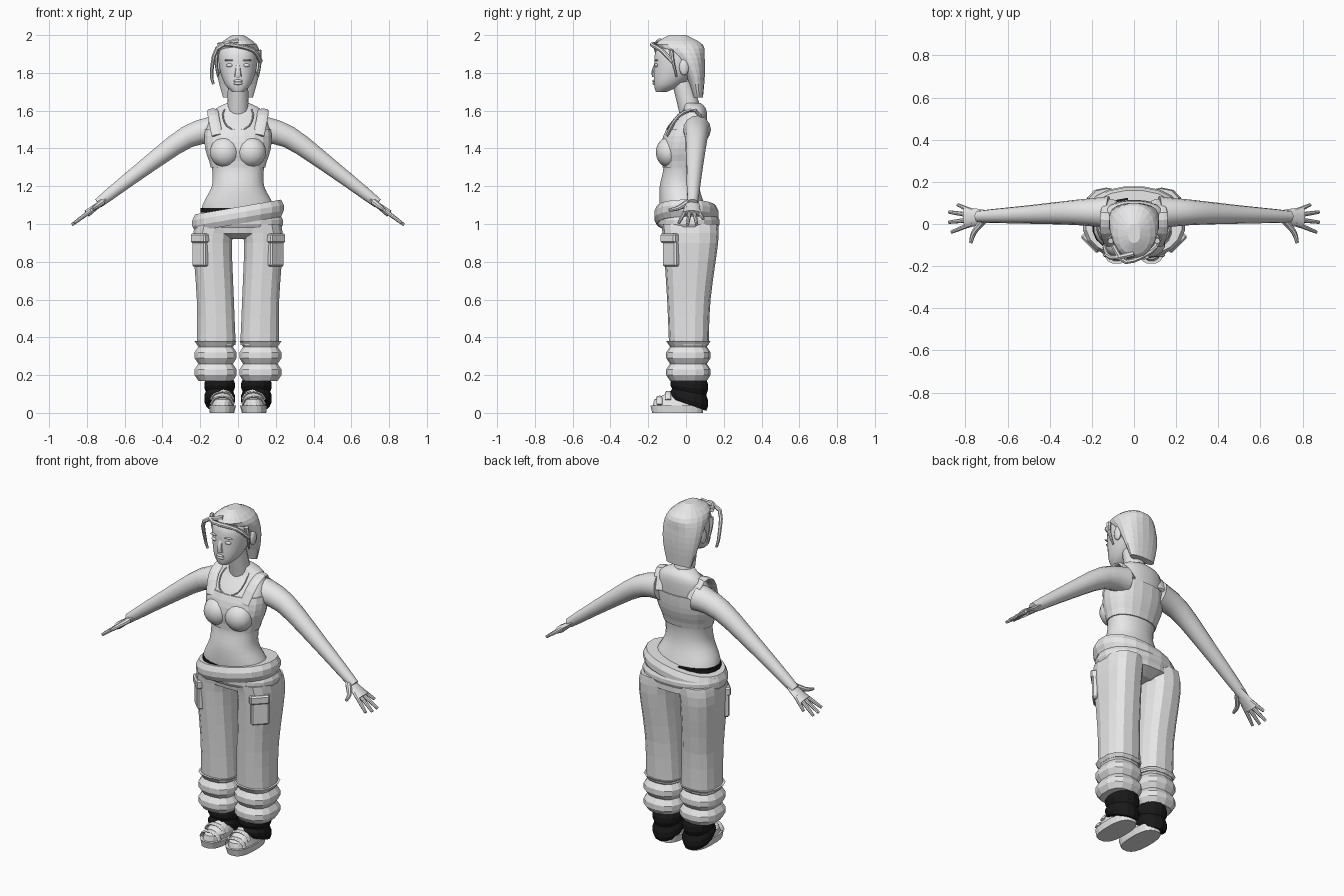
import bpy
import bmesh
from math import cos, sin, pi, copysign
from mathutils import Vector, Matrix, Euler

default_cube = bpy.data.objects.get("Cube")
if default_cube:
    bpy.data.objects.remove(default_cube, do_unlink=True)


def make_material(name, value):
    material = bpy.data.materials.new(name)
    material.use_nodes = True
    colour = (value, value, value, 1)
    material.diffuse_color = colour
    material.node_tree.nodes["Principled BSDF"].inputs["Base Color"].default_value = colour
    return material


GREY = make_material("light grey", .8)
BLACK = make_material("black", .01)


def finish(name, bm, material=GREY, mirror=False, smooth=False):
    """Turn a bmesh into an object, optionally mirrored across the body."""
    bmesh.ops.recalc_face_normals(bm, faces=bm.faces)
    mesh = bpy.data.meshes.new(name)
    bm.to_mesh(mesh)
    bm.free()
    mesh.materials.append(material)
    obj = bpy.data.objects.new(name, mesh)
    bpy.context.collection.objects.link(obj)
    if smooth:
        bpy.ops.object.select_all(action='DESELECT')
        obj.select_set(True)
        bpy.context.view_layer.objects.active = obj
        bpy.ops.object.shade_smooth_by_angle(angle=pi / 5)
    if mirror:
        modifier = obj.modifiers.new("mirror", 'MIRROR')
        modifier.use_mirror_merge = False
    return obj


def skin(name, rings, **options):
    """Join rings of points with quads and close both ends."""
    bm = bmesh.new()
    loops = [[bm.verts.new(point) for point in ring] for ring in rings]
    count = len(loops[0])
    for low, high in zip(loops, loops[1:]):
        for i in range(count):
            j = (i + 1) % count
            bm.faces.new((low[i], low[j], high[j], high[i]))
    bm.faces.new(loops[0])
    bm.faces.new(loops[-1])
    return finish(name, bm, **options)


def refine(rows, steps=3):
    """Add in-between rows along a smooth spline through the given rows."""
    result = []
    last = len(rows) - 1
    for i in range(last):
        before, start, end, after = (rows[min(max(k, 0), last)] for k in range(i - 1, i + 3))
        for step in range(steps):
            t = step / steps
            result.append(tuple(
                b + t / 2 * (c - a + t * (2 * a - 5 * b + 4 * c - d + t * (3 * (b - c) + d - a)))
                for a, b, c, d in zip(before, start, end, after)))
    return result + [rows[-1]]


def centred(rows):
    """Turn (height, half width, front, back) into (height, left, right, front, back)."""
    return [(z, -half, half, front, back) for z, half, front, back in rows]


def swell(row, amount):
    z, left, right, front, back = row
    return (z, left - amount, right + amount, front - amount, back + amount)


def gathered(bottom, step, count, outline, amount):
    """Folded cloth: two swollen rows between every pinched one."""
    return [swell((bottom + step * i, *outline), amount if i % 3 else 0) for i in range(count)]


def loft(name, rows, sides=20, power=2.2, shear=None, **options):
    """Stack level rounded outlines, optionally shifting height by a rule."""
    rings = []
    for z, left, right, front, back in rows:
        ring = []
        for i in range(sides):
            angle = 2 * pi * (i + .5) / sides
            c, s = cos(angle), sin(angle)
            x = copysign(abs(c) ** (2 / power), c) * (right - left) / 2 + (left + right) / 2
            y = copysign(abs(s) ** (2 / power), s) * (back - front) / 2 + (front + back) / 2
            ring.append(Vector((x, y, z + (shear(x, y, z) if shear else 0))))
        rings.append(ring)
    return skin(name, rings, **options)


def tube(name, path, start, end, flat=1, axis=(0, 1, 0), sides=10, **options):
    """Sweep a tapering oval along a smooth path; its width follows the axis."""
    points = [Vector(point) for point in refine(path)]
    last = len(points) - 1
    rings = []
    for i, point in enumerate(points):
        tangent = (points[min(i + 1, last)] - points[max(i - 1, 0)]).normalized()
        across = Vector(axis)
        across = (across - tangent * across.dot(tangent)).normalized()
        normal = tangent.cross(across) * flat
        radius = start + (end - start) * i / last
        turns = [2 * pi * k / sides for k in range(sides)]
        rings.append([point + radius * (across * cos(a) + normal * sin(a)) for a in turns])
    return skin(name, rings, **options)


def blob(name, centre, size, mirror=False):
    bm = bmesh.new()
    matrix = Matrix.Translation(centre) @ Matrix.Diagonal((*size, 1))
    bmesh.ops.create_uvsphere(bm, u_segments=14, v_segments=10, radius=1, matrix=matrix)
    return finish(name, bm, mirror=mirror, smooth=True)


def plate(name, centre, size):
    """Bevelled cloth patch on the front outer corner of each leg."""
    bm = bmesh.new()
    turn = Euler((0, 0, pi / 4)).to_matrix().to_4x4()
    matrix = Matrix.Translation(centre) @ turn @ Matrix.Diagonal((*size, 1))
    bmesh.ops.create_cube(bm, size=1, matrix=matrix)
    bmesh.ops.bevel(bm, geom=bm.edges[:], offset=.008, segments=1, affect='EDGES')
    return finish(name, bm, mirror=True)


SIDEWAYS = (1, 0, 0)

# Torso, tank top and neck
torso = refine(centred([(1, .2, -.13, .13), (1.1, .19, -.14, .1), (1.2, .14, -.14, .07),
                        (1.3, .14, -.12, .07), (1.4, .17, -.13, .1), (1.5, .17, -.1, .11),
                        (1.6, .13, -.02, .11), (1.64, .06, -.02, .08)]))
loft("torso", torso, smooth=True)
loft("tank_top", [swell(row, .006) for row in torso if 1.29 < row[0] < 1.51])
blob("bust", (.07, -.09, 1.38), (.08, .07, .08), True)
tube("top_strap", [(.11, -.1, 1.47), (.13, -.04, 1.57), (.13, .05, 1.6), (.11, .11, 1.5)],
     .03, .03, flat=.3, axis=SIDEWAYS, mirror=True)
tube("neck", [(0, .03, 1.57), (0, -.02, 1.75)], .06, .052, sides=16, smooth=True)
tube("necklace", [(0, -.105, 1.49), (.06, -.09, 1.52), (.08, -.04, 1.58), (.06, .03, 1.63)],
     .004, .004, axis=SIDEWAYS, sides=6, mirror=True)

# Arms
tube("arm", [(.12, .055, 1.5), (.27, .055, 1.46), (.5, .045, 1.295), (.74, .035, 1.11)],
     .077, .027, sides=14, mirror=True, smooth=True)


# Hands: everything lies on one sloping plane, with the fingers fanned out
def on_hand(x, y):
    return (x, y, 1.13 - .75 * (x - .7))


tube("palm", [on_hand(.7, .035), on_hand(.8, .03)], .03, .052, flat=.4, mirror=True, smooth=True)
for i, label in enumerate(("little", "ring", "middle", "index")):
    angle = .42 - .27 * i
    reach = .18 if i else .15
    joints = [on_hand(.7 + r * cos(angle), .03 + r * sin(angle)) for r in (.07, reach)]
    tube(label + "_finger", joints, .013, .008, sides=8, mirror=True, smooth=True)
tube("thumb", [on_hand(.72, .01), on_hand(.76, -.04), on_hand(.775, -.09)], .018, .008,
     axis=SIDEWAYS, sides=8, mirror=True, smooth=True)

# Head and face
loft("head", refine(centred([(1.7, .03, -.16, -.1), (1.74, .07, -.17, -.02), (1.83, .1, -.17, .08),
                             (1.92, .1, -.16, .08), (1.98, .04, -.1, .02)])), smooth=True)
tube("nose", [(0, -.16, 1.85), (0, -.172, 1.81), (0, -.167, 1.78)], .009, .02,
     flat=.7, axis=SIDEWAYS, smooth=True)
blob("eye", (.043, -.157, 1.84), (.02, .01, .01), True)
blob("brow", (.045, -.158, 1.867), (.028, .01, .005), True)
blob("ear", (.106, -.01, 1.83), (.014, .026, .043), True)
for label, height in (("upper", 1.757), ("lower", 1.744)):
    blob(label + "_lip", (0, -.165, height), (.026, .013, .008))

# Hair: swept back cap with hanging nape, and loose locks
loft("hair", refine(centred([(1.67, .08, .04, .09), (1.78, .11, 0, .1), (1.88, .12, -.07, .1),
                             (1.95, .1, -.16, .09), (2, .03, -.09, 0)])))
tube("outer_lock", [(0, -.14, 1.97), (-.11, -.16, 1.93), (-.14, -.11, 1.8), (-.13, -.1, 1.74)],
     .014, .007, sides=7)
tube("front_lock", [(-.1, -.1, 1.95), (-.04, -.18, 1.95), (.08, -.13, 1.92), (.12, -.07, 1.86)],
     .012, .012, sides=7)
tube("temple_lock", [(.11, -.08, 1.92), (.116, -.07, 1.86), (.106, -.05, 1.78)], .014, .005,
     sides=7, mirror=True)

# Trousers: hips, legs and gathered cuffs
loft("hips", centred([(.92, .1, -.06, .11), (.95, .23, -.12, .17), (1.05, .22, -.14, .17)]))
loft("trouser_leg", refine([(.36, .01, .22, -.09, .12), (.6, .02, .22, -.1, .13),
                            (.9, .03, .24, -.12, .17), (1, .01, .23, -.13, .17)]),
     sides=14, power=2.6, mirror=True)
loft("cuff", gathered(.17, .03, 8, (.025, .212, -.085, .11), .02), sides=14, power=2.6, mirror=True)
plate("thigh_pocket", (.2, -.08, .86), (.1, .035, .17))
plate("pocket_flap", (.2, -.085, .925), (.11, .045, .05))

# Waistbands: the upper one tilts and shows the underwear on the low side
loft("lower_waistband", gathered(.98, .02, 4, (-.232, .232, -.14, .17), .01))
loft("waistband", gathered(1, .03, 4, (-.23, .23, -.155, .16), .015),
     shear=lambda x, y, z: .17 * x)
loft("underwear_edge", gathered(1.06, .025, 2, (-.2, .2, -.143, .125), 0), material=BLACK)

# Slouched socks, hanging lower at the heel
loft("sock", gathered(.06, .02, 7, (.025, .17, -.073, .107), .01), sides=14, material=BLACK,
     shear=lambda x, y, z: -3 * (y + .03) * (.18 - z), mirror=True)

# Chunky shoes with arched straps
loft("sole", [(0, .02, .15, -.18, .09), (.04, .01, .155, -.19, .09)], power=2.6, mirror=True)
loft("shoe_upper", [(.03, .02, .15, -.18, .08), (.07, .02, .14, -.17, .08),
                    (.1, .03, .13, -.11, .08), (.13, .05, .12, -.06, .07)], mirror=True)
for label, y, base in (("toe", -.14, .045), ("instep", -.095, .07)):
    arch = [(.083 + .06 * cos(pi * k / 4), y, base + .04 * sin(pi * k / 4)) for k in range(5)]
    tube(label + "_strap", arch, .016, .016, flat=.4, sides=8, mirror=True)
